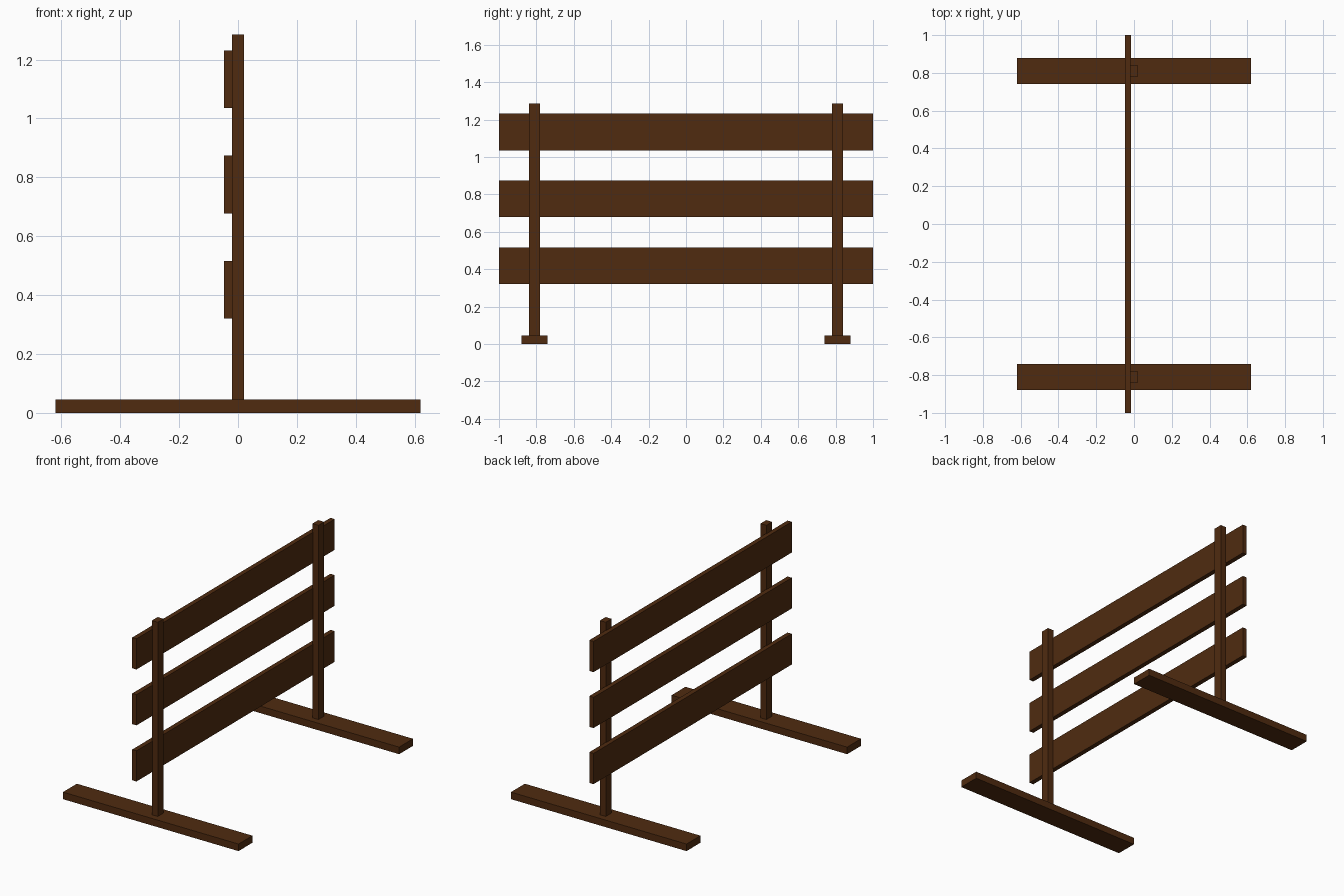
import bpy

if "Cube" in bpy.data.objects:
    bpy.data.objects.remove(bpy.data.objects["Cube"])

wood = bpy.data.materials.new("dark_wood")
wood.diffuse_color = (0.08, 0.024, 0.005, 1)
wood.use_nodes = True
wood.node_tree.nodes["Principled BSDF"].inputs["Base Color"].default_value = wood.diffuse_color


def box(name, lo, hi):
    """Box between two opposite corners."""
    center = [(a + b) / 2 for a, b in zip(lo, hi)]
    bpy.ops.mesh.primitive_cube_add(size=1, location=center)
    ob = bpy.context.object
    ob.name = name
    ob.scale = [b - a for a, b in zip(lo, hi)]
    bpy.ops.object.transform_apply(location=False, rotation=False, scale=True)
    ob.data.materials.append(wood)
    return ob


# Feet and posts at each end
for side, y in (("front", -0.81), ("back", 0.81)):
    box(f"{side}_foot", (-0.62, y - 0.07, 0), (0.62, y + 0.07, 0.045))
    box(f"{side}_post", (-0.021, y - 0.029, 0.045), (0.021, y + 0.029, 1.285))

# Three horizontal boards, let slightly into the posts
for level, z in (("lower", 0.418), ("middle", 0.776), ("upper", 1.133)):
    box(f"{level}_board", (-0.047, -1, z - 0.098), (-0.017, 1, z + 0.098))
